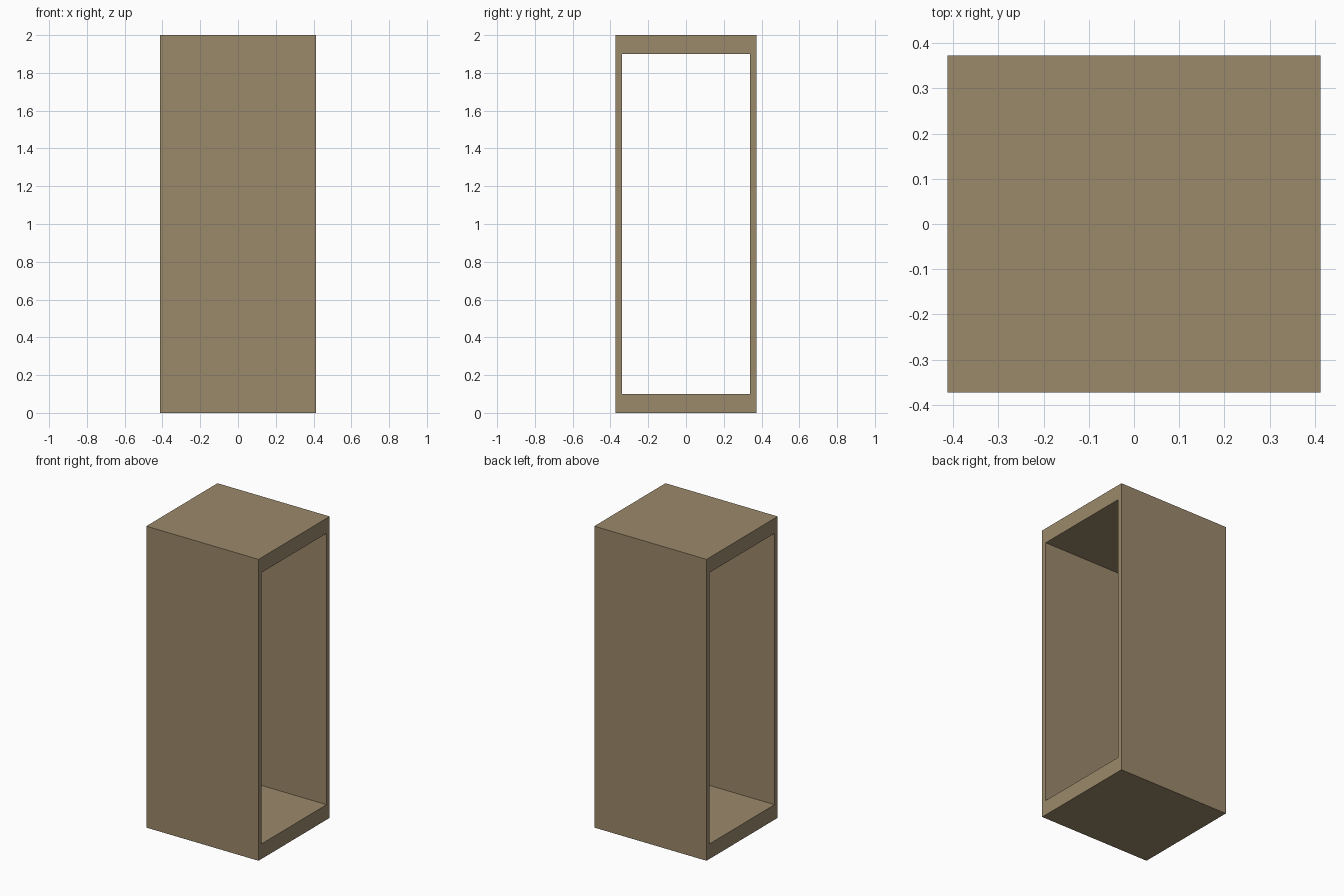
import bpy
import bmesh

cube = bpy.data.objects.get("Cube")
if cube:
    bpy.data.objects.remove(cube, do_unlink=True)

HALF_X, HALF_Y, HEIGHT = 0.412, 0.373, 2.0
SIDE_WALL, END_WALL = 0.033, 0.1

# Single warm tan colour
tan = bpy.data.materials.new("warm_tan")
tan.use_nodes = True
colour = (0.33, 0.25, 0.147, 1.0)
tan.diffuse_color = colour
tan.node_tree.nodes["Principled BSDF"].inputs["Base Color"].default_value = colour


def rectangle(bm, side_inset, end_inset):
    """Ring of corners in the YZ plane at the right end."""
    y, low, high = HALF_Y - side_inset, end_inset, HEIGHT - end_inset
    corners = [(-y, low), (y, low), (y, high), (-y, high)]
    return [bm.verts.new((-HALF_X, cy, cz)) for cy, cz in corners]


# Rectangular frame, open through from left to right
bm = bmesh.new()
outer = rectangle(bm, 0, 0)
inner = rectangle(bm, SIDE_WALL, END_WALL)
rim = []
for i in range(4):
    j = (i + 1) % 4
    rim.append(bm.faces.new((outer[i], outer[j], inner[j], inner[i])))

# Extrude the rim across the full width to form the walls
result = bmesh.ops.extrude_face_region(bm, geom=rim, use_keep_orig=True)
moved = [v for v in result["geom"] if isinstance(v, bmesh.types.BMVert)]
bmesh.ops.translate(bm, verts=moved, vec=(2 * HALF_X, 0, 0))
bmesh.ops.recalc_face_normals(bm, faces=bm.faces[:])

mesh = bpy.data.meshes.new("open_frame")
bm.to_mesh(mesh)
bm.free()
mesh.materials.append(tan)
frame = bpy.data.objects.new("open_frame", mesh)
bpy.context.collection.objects.link(frame)
